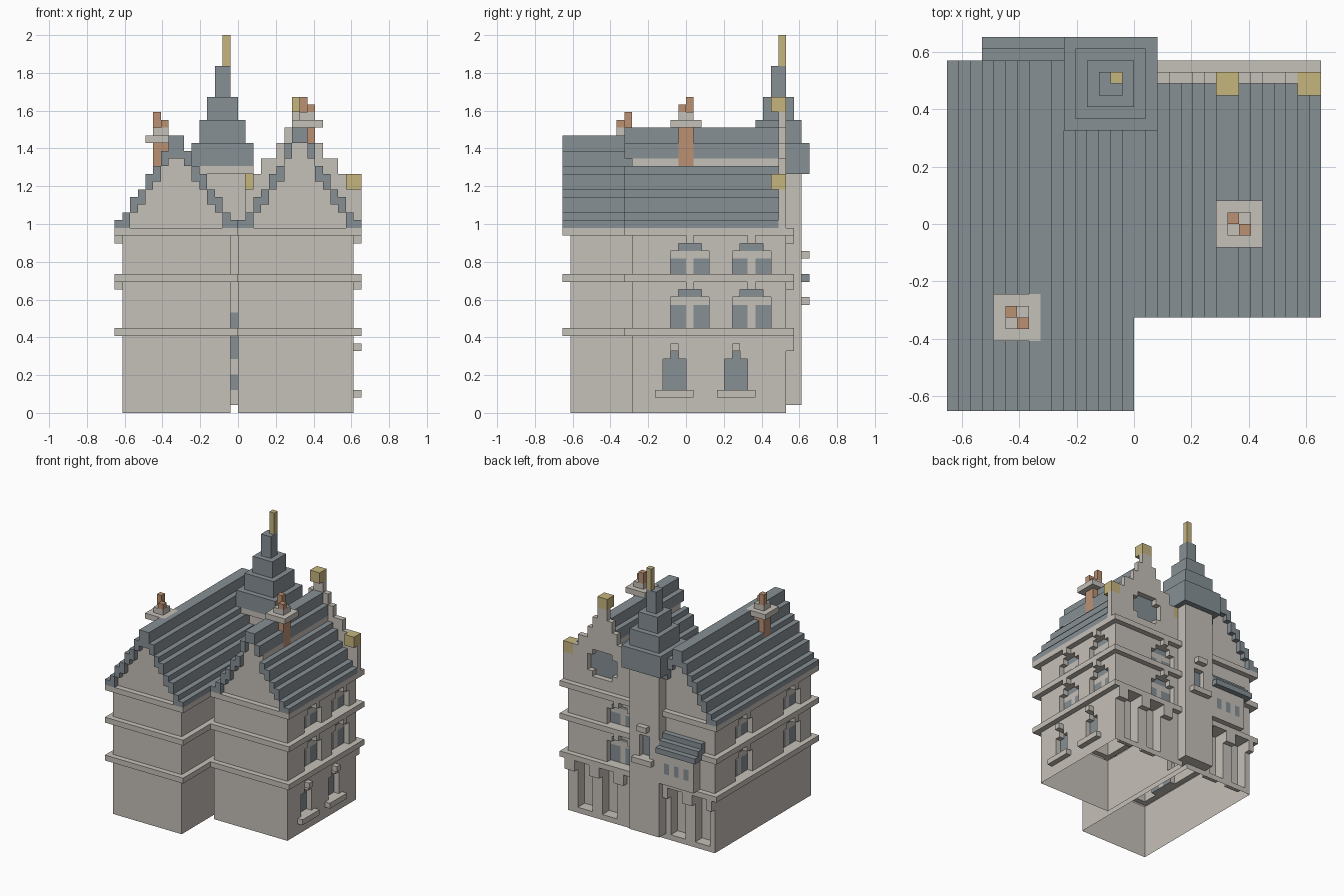
import bpy, bmesh
from mathutils import Vector

if "Cube" in bpy.data.objects:
    bpy.data.objects.remove(bpy.data.objects["Cube"])

V = 2 / 49                                  # size of one block
COLOURS = [("stone", (0.56, 0.525, 0.48)), ("slate", (0.24, 0.277, 0.302)),
           ("gold", (0.56, 0.465, 0.21)), ("brick", (0.50, 0.285, 0.175))]
STONE, SLATE, GOLD, BRICK = range(4)
MATS = []
for name, rgb in COLOURS:
    m = bpy.data.materials.new(name)
    m.diffuse_color = (*rgb, 1)
    m.use_nodes = True
    m.node_tree.nodes["Principled BSDF"].inputs["Base Color"].default_value = m.diffuse_color
    MATS.append(m)
PARTS = {}                                  # part name -> blocks
OWNER = {}                                  # block -> part that shows it


def box(part, x0, x1, y0, y1, z0, z1, mat=STONE):
    """Fill a range of blocks."""
    for x in range(x0, x1):
        for y in range(y0, y1):
            for z in range(z0, z1):
                part[x, y, z] = mat


def add(name, part):
    """Register a part; where parts overlap the later one wins."""
    PARTS[name] = part
    OWNER.update(dict.fromkeys(part, name))


def build(name, part):
    """Turn the blocks of a part into a mesh of its exposed faces, open below."""
    bm = bmesh.new()
    verts = {}
    for c, mat in part.items():
        if OWNER[c] != name:
            continue
        for axis in range(3):
            for side in (0, 1):
                n = list(c)
                n[axis] += 2 * side - 1
                if tuple(n) in OWNER or n[2] < 0:
                    continue
                a, b = (axis + 1) % 3, (axis + 2) % 3
                ring = []
                for da, db in ((0, 0), (1, 0), (1, 1), (0, 1)):
                    p = list(c)
                    p[axis] += side
                    p[a] += da
                    p[b] += db
                    p = tuple(p)
                    if p not in verts:
                        verts[p] = bm.verts.new(Vector(p) * V)
                    ring.append(verts[p])
                f = bm.faces.new(ring if side else ring[::-1])
                f.material_index = mat
    me = bpy.data.meshes.new(name)
    bm.to_mesh(me)
    bm.free()
    for m in MATS:
        me.materials.append(m)
    bpy.context.collection.objects.link(bpy.data.objects.new(name, me))


# Wall directions: (along, depth) -> (x, y); depth -1 stands proud of the wall
def right(u, d): return 14 - d, u
def left(u, d): return -15 + d, u
def back(u, d): return u, 12 - d
def tower_back(u, d): return u, 14 - d


def recess(part, wall, u0, u1, z0, z1, mat=SLATE):
    for u in range(u0, u1):
        for z in range(z0, z1):
            part.pop((*wall(u, 0), z), None)
            part[(*wall(u, 1), z)] = mat


def ledge(part, wall, u0, u1, z0, z1):
    for u in range(u0, u1):
        for z in range(z0, z1):
            part[(*wall(u, -1), z)] = STONE


def twin_window(part, wall, u, z, h):
    """Recess with two lights, a transom, a small top light and a keystone."""
    recess(part, wall, u, u + 5, z, z + h + 1, STONE)
    recess(part, wall, u, u + 2, z, z + h)
    recess(part, wall, u + 3, u + 5, z, z + h)
    recess(part, wall, u + 1, u + 4, z + h + 1, z + h + 2)
    ledge(part, wall, u + 2, u + 3, z + h + 2, z + h + 3)


def arcade(part, niches, piers):
    """Tall recesses in the back wall between piers with capitals."""
    for u in niches:
        for z in range(1, 10):
            for x in range(u, u + 3):
                for d in (0, 1):
                    part.pop((*back(x, d), z), None)
    for u0, u1 in piers:
        ledge(part, back, u0, u1, 8, 10)


TOPS = [25, 26, 28, 29, 31, 32]


def roof_and_gable(name, x0, top6, ridge, ridge_low, ry, gy):
    """Stepped roof shell and the stone gable below it."""
    roof, gable = {}, {}
    tops = TOPS + [top6]
    for i in range(16):
        k = min(i, 15 - i)
        top, low = (tops[k], max(24, tops[k] - 2)) if k < 7 else (ridge, ridge_low)
        box(roof, x0 + i, x0 + i + 1, *ry, low, top, SLATE)
        if k:
            box(gable, x0 + i, x0 + i + 1, *gy, 24, low)
    add(name + "_roof", roof)
    add(name + "_gable", gable)


# Left wing
wing = {}
box(wing, -15, -1, -15, 13, 0, 24)
for y in (2, -12):
    twin_window(wing, left, y, 11, 3)
    twin_window(wing, left, y, 18, 2)
arcade(wing, (-9, -14), ((-15, -14), (-11, -9), (-6, -5)))
add("left_wing", wing)

# Right wing
wing = {}
box(wing, 0, 15, -7, 13, 0, 24)
for z, h in ((11, 3), (18, 2)):
    for y in (-2, 6):
        twin_window(wing, right, y, z, h)
    twin_window(wing, back, 2, z, h)
for y in (-3, 5):
    recess(wing, right, y, y + 3, 3, 7)
    recess(wing, right, y + 1, y + 2, 7, 8)
    ledge(wing, right, y - 1, y + 4, 2, 3)
    ledge(wing, right, y + 1, y + 2, 8, 9)
arcade(wing, (5, 10), ((3, 5), (8, 10), (13, 15)))
add("right_wing", wing)

# Floor bands
bands = {}
for z in (10, 17, 23):
    box(bands, -16, 0, -16, 14, z, z + 1)
    box(bands, 0, 16, -8, 14, z, z + 1)
add("floor_bands", bands)

# Roofs and gables
roof_and_gable("left", -16, 34, 36, 33, (-16, 14), (-15, 13))
roof_and_gable("right", 0, 35, 37, 35, (-8, 12), (-7, 12))

# Stepped back gable with a round window and gold finials
stepped = {}
for half, top in ((8, 29), (6, 31), (5, 33), (3, 35), (2, 37), (1, 39)):
    box(stepped, 8 - half, 8 + half, 12, 13, 24, top)
for u0, u1, z0, z1 in ((6, 10, 26, 31), (5, 11, 27, 30)):
    recess(stepped, back, u0, u1, z0, z1)
add("stepped_gable", stepped)
finials = {}
for x, z in ((0, 29), (7, 39), (14, 29)):
    box(finials, x, x + 2, 11, 13, z, z + 2, GOLD)
add("gold_finials", finials)

# Stair tower
tower = {}
box(tower, -5, 1, 9, 15, 1, 32)
for z0, z1 in ((3, 5), (7, 10), (11, 13)):
    box(tower, -1, 0, 9, 10, z0, z1, SLATE)
recess(tower, tower_back, -3, -1, 15, 19)
ledge(tower, tower_back, -4, 0, 14, 15)
ledge(tower, tower_back, -3, -1, 20, 21)
add("stair_tower", tower)

# Tiered spire
spire = {}
box(spire, -6, 2, 8, 16, 32, 35, SLATE)
box(spire, -6, 2, 9, 16, 31, 32, SLATE)
box(spire, -5, 2, 8, 9, 31, 32, STONE)
for i, (z0, z1) in enumerate(((35, 38), (38, 41), (41, 45))):
    box(spire, -5 + i, 1 - i, 9 + i, 15 - i, z0, z1, SLATE)
box(spire, -2, -1, 12, 13, 45, 49, GOLD)
add("spire", spire)

# Oriel bay on the back of the left wing
oriel = {}
box(oriel, -12, -5, 13, 15, 11, 17)
for x in (-11, -9, -7):
    box(oriel, x, x + 1, 14, 15, 13, 15, SLATE)
for i in range(3):
    box(oriel, -13, -5, 13, 16 - i, 17 + i, 18 + i, SLATE)
add("oriel_bay", oriel)

# Chimneys
for name, x, y, z in (("left_chimney", -11, -9, 35), ("right_chimney", 8, -1, 37)):
    c = {}
    box(c, x, x + 2, y, y + 2, 30, z, BRICK)
    box(c, x - 1, x + 3, y - 1, y + 3, z, z + 1)
    box(c, x, x + 2, y, y + 2, z + 1, z + 2)
    box(c, x, x + 1, y + 1, y + 2, z + 2, z + 4, BRICK)
    box(c, x + 1, x + 2, y, y + 1, z + 2, z + 3, BRICK)
    add(name, c)

for name, part in PARTS.items():
    build(name, part)
